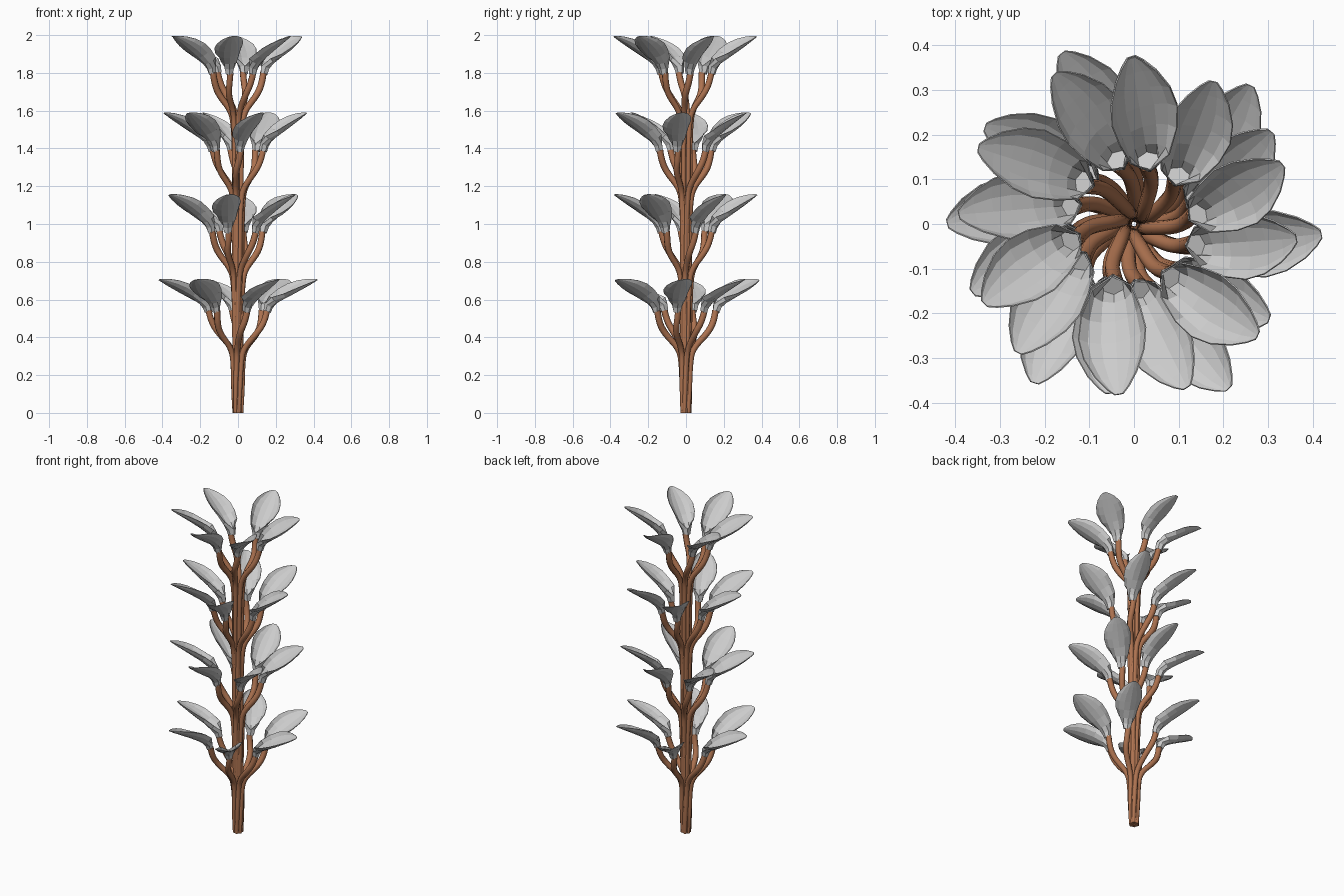
import bpy, bmesh
from math import sin, cos, pi, radians
from mathutils import Vector, Quaternion

if "Cube" in bpy.data.objects:
    bpy.data.objects.remove(bpy.data.objects["Cube"])

# Tiers: leaf base height, base radius, tip height, [(tip angle, tip radius), ...]
TIERS = [
    (0.53, 0.178, 0.705, [(50, .405), (113, .415), (180, .418), (238, .42), (300, .425), (357, .42)]),
    (0.95, 0.158, 1.155, [(34, .37), (91, .375), (147, .398), (203, .393), (262, .383), (325, .37)]),
    (1.38, 0.158, 1.588, [(61, .365), (118, .38), (177, .393), (228, .388), (288, .385), (355, .365)]),
    (1.79, 0.156, 1.993, [(22, .358), (91, .372), (154, .388), (208, .38), (265, .383), (318, .373)]),
]
LAG = 12          # leaf base trails its tip by this angle
ROLL = 13         # leaf blades tilt sideways
# Leaf stations: run fraction, rise fraction, half width, cup depth, half wrap angle
LEAF = [(0, 0, .019, .038, 180), (.04, .14, .027, .046, 178), (.12, .28, .046, .048, 105),
        (.30, .45, .068, .042, 80), (.50, .61, .078, .038, 75), (.68, .75, .070, .030, 75),
        (.85, .88, .048, .018, 75), (.95, .96, .026, .007, 75), (1, 1, .010, .001, 75)]
ACROSS = 6


def polar(r, deg, z):
    return Vector((r * cos(radians(deg)), r * sin(radians(deg)), z))


def make_leaf(name, base, tip):
    axis = tip - base
    run, rise = Vector((axis.x, axis.y, 0)), Vector((0, 0, axis.z))
    flat_side = Vector((-axis.y, axis.x, 0)).normalized()
    mids = [base + run * s[0] + rise * s[1] for s in LEAF]
    bm = bmesh.new()
    rows = []
    for n, (h, _, w, d, wrap) in enumerate(LEAF):
        along = (mids[min(n + 1, len(mids) - 1)] - mids[max(n - 1, 0)]).normalized()
        roll = Quaternion(along, radians(ROLL) * min(1, h / .3))
        side = roll @ flat_side
        normal = along.cross(side).normalized()
        half = radians(wrap)
        row = []
        for i in range(ACROSS + 1):
            a = (i / ACROSS * 2 - 1) * half
            u = w * sin(a) / sin(min(half, pi / 2))
            v = d * (1 - cos(a)) / (1 - cos(half))
            row.append(bm.verts.new(mids[n] + side * u + normal * v))
        rows.append(row)
    for r0, r1 in zip(rows, rows[1:]):
        for i in range(ACROSS):
            bm.faces.new((r0[i], r1[i], r1[i + 1], r0[i + 1]))
    # Floor of the cup, hiding the stem end
    floor = [bm.verts.new(v.co) for v in rows[1]]
    bm.faces.new(floor)
    me = bpy.data.meshes.new(name)
    bm.to_mesh(me)
    bm.free()
    ob = bpy.data.objects.new(name, me)
    bpy.context.collection.objects.link(ob)
    sol = ob.modifiers.new("thickness", 'SOLIDIFY')
    sol.thickness = .003
    sol.offset = 0


def make_stem(name, points, mat):
    cu = bpy.data.curves.new(name, 'CURVE')
    cu.dimensions = '3D'
    cu.bevel_depth = .0165
    cu.bevel_resolution = 2
    cu.use_fill_caps = True
    sp = cu.splines.new('NURBS')
    sp.points.add(len(points) - 1)
    for p, (co, rad) in zip(sp.points, points):
        p.co = (*co, 1)
        p.radius = rad
    sp.order_u = 3
    sp.use_endpoint_u = True
    sp.resolution_u = 4
    tmp = bpy.data.objects.new(name + "_path", cu)
    bpy.context.collection.objects.link(tmp)
    bpy.context.view_layer.update()
    dg = bpy.context.evaluated_depsgraph_get()
    me = bpy.data.meshes.new_from_object(tmp.evaluated_get(dg))
    bpy.data.objects.remove(tmp)
    me.materials.clear()
    me.materials.append(mat)
    for p in me.polygons:
        p.use_smooth = len(p.vertices) == 4
    ob = bpy.data.objects.new(name, me)
    bpy.context.collection.objects.link(ob)


bark = bpy.data.materials.new("bark")
bark.diffuse_color = (.42, .17, .08, 1)
bark.use_nodes = True
bark.node_tree.nodes["Principled BSDF"].inputs["Base Color"].default_value = bark.diffuse_color

for k, (zb, rb, zt, leaves) in enumerate(TIERS, 1):
    for j, (ang, rt) in enumerate(leaves, 1):
        ab = ang - LAG
        make_leaf(f"leaf_{k}_{j}", polar(rb, ab, zb), polar(rt, ang, zt))
        # Stem: twisted trunk strand that bends out to the leaf
        if k == 1:
            pts = [(polar(.020, ab - 60, 0), .6), (polar(.025, ab - 50, .12), .75)]
        else:
            pts = [(polar(.015, ab - 75, 0), .65), (polar(.018, ab - 60, zb * .3), .7),
                   (polar(.022, ab - 45, zb - .42), .75)]
        pts += [(polar(.025, ab - 35, zb - .27), .85), (polar(.036, ab - 26, zb - .19), .95),
                (polar(rb * .66, ab - 13, zb - .105), 1.05), (polar(rb - .027, ab - 3, zb - .04), 1.05),
                (polar(rb - .019, ab, zb + .012), 1.05)]
        make_stem(f"stem_{k}_{j}", pts, bark)
